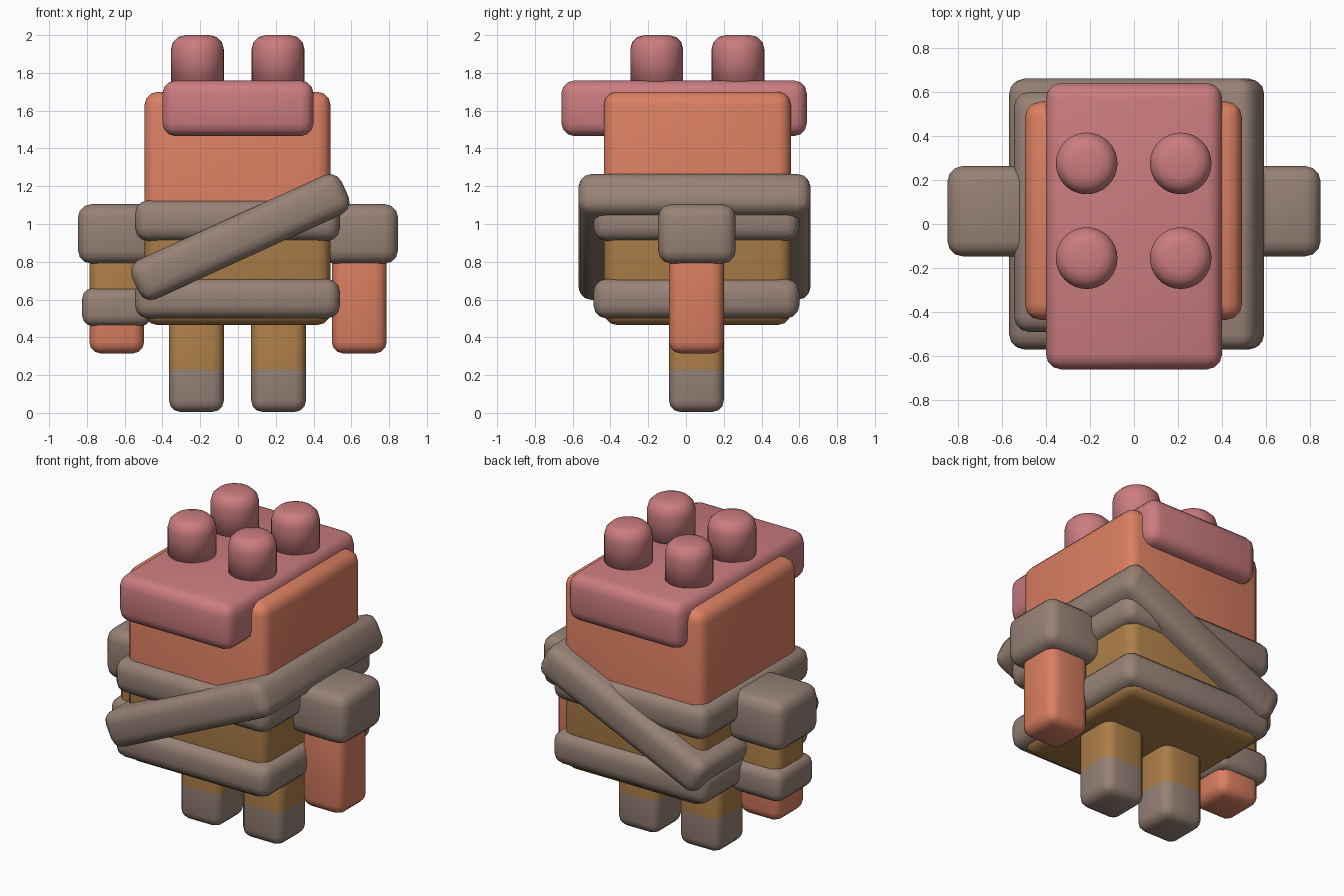
import bpy, bmesh, math
from mathutils import Matrix, Vector

if "Cube" in bpy.data.objects:
    bpy.data.objects.remove(bpy.data.objects["Cube"])


def make_mat(name, rgb):
    def lin(c):
        c /= 255
        return c / 12.92 if c <= 0.04045 else ((c + 0.055) / 1.055) ** 2.4
    m = bpy.data.materials.new(name)
    m.diffuse_color = (*[lin(c) for c in rgb], 1)
    m.use_nodes = True
    m.node_tree.nodes["Principled BSDF"].inputs["Base Color"].default_value = m.diffuse_color
    return m


ORANGE = make_mat("orange", (219, 127, 98))
PINK = make_mat("pink", (203, 124, 127))
TAUPE = make_mat("taupe", (151, 130, 118))
GOLD = make_mat("golden brown", (172, 126, 72))


def finish(name, bm, mats, split=None):
    """Split the colours at a height, smooth and link the mesh."""
    if split is not None:
        bmesh.ops.bisect_plane(bm, geom=bm.verts[:] + bm.edges[:] + bm.faces[:],
                               plane_co=(0, 0, split), plane_no=(0, 0, 1))
    for f in bm.faces:
        f.smooth = True
        if split is not None and f.calc_center_median().z > split:
            f.material_index = 1
    me = bpy.data.meshes.new(name)
    bm.to_mesh(me)
    bm.free()
    for m in mats:
        me.materials.append(m)
    ob = bpy.data.objects.new(name, me)
    bpy.context.collection.objects.link(ob)
    return ob


def block(name, x, y, z, mats, bevel=0.07, split=None, tilt=0):
    """Rounded box from ranges, optionally tilted about y."""
    lo, hi = Vector((x[0], y[0], z[0])), Vector((x[1], y[1], z[1]))
    bm = bmesh.new()
    bmesh.ops.create_cube(bm, size=1, matrix=Matrix.Diagonal((*(hi - lo), 1)))
    bmesh.ops.bevel(bm, geom=bm.edges[:], offset=bevel, segments=3,
                    profile=0.5, affect='EDGES')
    bmesh.ops.transform(bm, verts=bm.verts[:], matrix=Matrix.Translation((lo + hi) / 2)
                        @ Matrix.Rotation(-math.radians(tilt), 4, 'Y'))
    return finish(name, bm, mats, split)


def stud(name, x, y):
    """Round peg with a rounded top edge."""
    bm = bmesh.new()
    bmesh.ops.create_cone(bm, cap_ends=True, segments=32, radius1=0.14, radius2=0.14,
                          depth=0.3, matrix=Matrix.Translation((x, y, 1.85)))
    rim = [e for e in bm.edges if all(v.co.z > 1.9 for v in e.verts)]
    bmesh.ops.bevel(bm, geom=rim, offset=0.075, segments=3, profile=0.5, affect='EDGES')
    return finish(name, bm, [PINK])


# Body, two colours meeting under the upper band
block("body", (-0.495, 0.49), (-0.435, 0.555), (0.465, 1.70), [GOLD, ORANGE], split=1.0)

# Head slab and studs
block("top_slab", (-0.40, 0.40), (-0.66, 0.64), (1.465, 1.76), [PINK])
for x in (-0.215, 0.212):
    for y in (-0.155, 0.275):
        stud("top_stud", x, y)

# Wrapped bands and diagonal sash
block("upper_band", (-0.545, 0.54), (-0.49, 0.60), (0.91, 1.125), [TAUPE])
block("lower_band", (-0.545, 0.54), (-0.49, 0.60), (0.50, 0.71), [TAUPE])
block("diagonal_sash", (-0.598, 0.622), (-0.57, 0.66), (0.818, 1.045), [TAUPE], tilt=24.5)

# Legs with wrapped feet
for x in (-0.22, 0.215):
    block("leg", (x - 0.145, x + 0.145), (-0.09, 0.20), (0.005, 0.55),
          [TAUPE, GOLD], bevel=0.06, split=0.23)

# Arms and shoulders
for side, s in (("left", -1), ("right", 1)):
    c = s * 0.642
    left = s < 0
    block(side + "_arm", (c - 0.145, c + 0.145), (-0.09, 0.20), (0.315, 1.0),
          [ORANGE, GOLD] if left else [ORANGE], bevel=0.06, split=0.56 if left else None)
    block(side + "_shoulder", (c - 0.205, c + 0.205), (-0.147, 0.263), (0.79, 1.105), [TAUPE])
block("left_wrist_band", (-0.825, -0.46), (-0.125, 0.24), (0.46, 0.66), [TAUPE], bevel=0.055)
